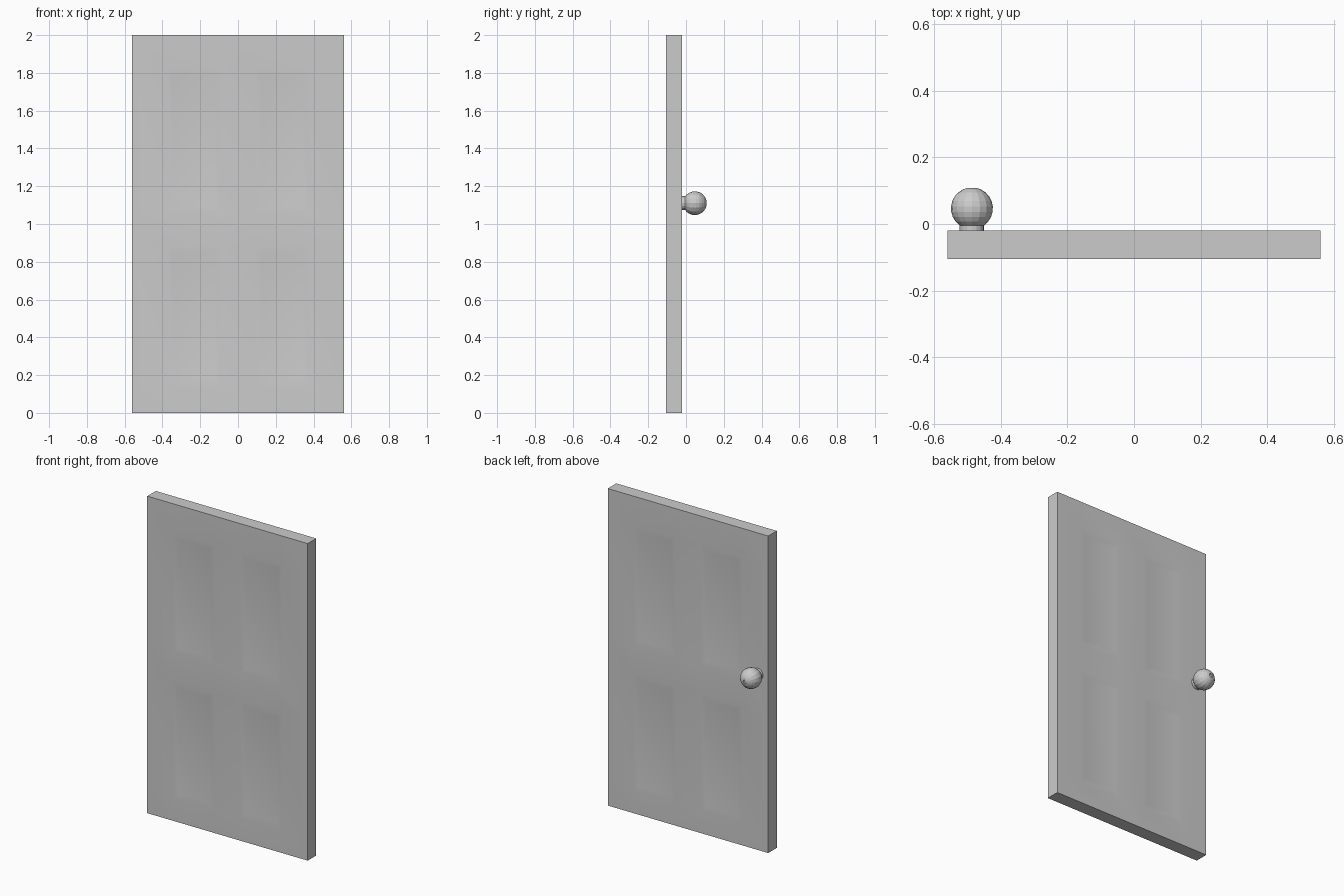
import bpy, bmesh, math
from mathutils import Vector

if "Cube" in bpy.data.objects:
    bpy.data.objects.remove(bpy.data.objects["Cube"])


def finish(bm, name):
    bmesh.ops.recalc_face_normals(bm, faces=bm.faces)
    me = bpy.data.meshes.new(name)
    bm.to_mesh(me)
    bm.free()
    ob = bpy.data.objects.new(name, me)
    bpy.context.collection.objects.link(ob)
    return ob


def smooth(ob, degrees):
    bpy.ops.object.select_all(action='DESELECT')
    ob.select_set(True)
    bpy.context.view_layer.objects.active = ob
    bpy.ops.object.shade_smooth_by_angle(angle=math.radians(degrees))


# Door slab, cut along the panel borders
W, H, Y0, Y1 = 0.56, 2.0, -0.105, -0.02
XS = (-0.38, -0.09, 0.09, 0.38)
ZS = (0.14, 0.88, 1.06, 1.82)
bm = bmesh.new()
bmesh.ops.create_cube(bm, size=1)
for v in bm.verts:
    v.co = Vector((v.co.x * 2 * W, (Y0 + Y1) / 2 + v.co.y * (Y1 - Y0), (v.co.z + 0.5) * H))
cuts = [((x, 0, 0), (1, 0, 0)) for x in XS] + [((0, 0, z), (0, 0, 1)) for z in ZS]
for co, no in cuts:
    bmesh.ops.bisect_plane(bm, geom=bm.verts[:] + bm.edges[:] + bm.faces[:],
                           plane_co=co, plane_no=no)


# Four very shallow sunken panels on each side
def is_panel(f):
    c = f.calc_center_median()
    in_x = XS[0] < c.x < XS[1] or XS[2] < c.x < XS[3]
    in_z = ZS[0] < c.z < ZS[1] or ZS[2] < c.z < ZS[3]
    return abs(f.normal.y) > 0.9 and in_x and in_z


bm.normal_update()
bmesh.ops.inset_individual(bm, faces=[f for f in bm.faces if is_panel(f)],
                           thickness=0.05, depth=-0.005)
smooth(finish(bm, "door_panel"), 30)

# Knob: neck and ball turned around the y axis, with a small dimple at the end
R, CY, NECK = 0.063, 0.047, 0.037
profile = [(0, -0.03), (NECK, -0.03)]
start = math.asin(NECK / R)
end = math.pi - 0.19
for i in range(10):
    a = start + (end - start) * i / 9
    profile.append((R * math.sin(a), CY - R * math.cos(a)))
profile += [(0.009, 0.103), (0, 0.103)]
bm = bmesh.new()
verts = [bm.verts.new((r, y, 0)) for r, y in profile]
edges = [bm.edges.new(p) for p in zip(verts, verts[1:])]
bmesh.ops.spin(bm, geom=verts + edges, cent=(0, 0, 0), axis=(0, 1, 0),
               angle=math.tau, steps=16, use_duplicate=False)
bmesh.ops.remove_doubles(bm, verts=bm.verts, dist=1e-4)
knob = finish(bm, "door_knob")
knob.location = (-0.487, 0, 1.11)
